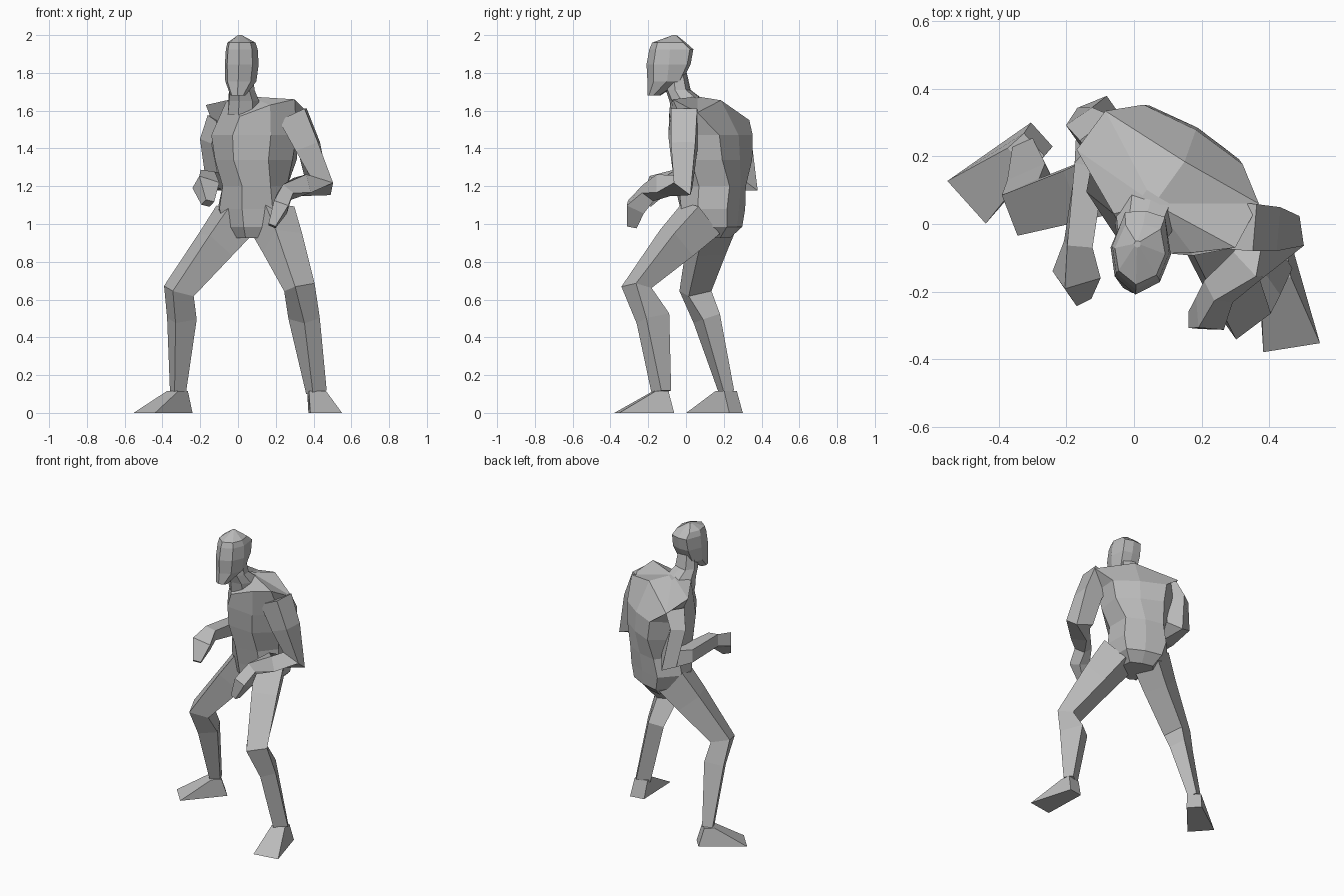
import bpy
import bmesh
from math import radians, sin, cos
from mathutils import Vector

default_cube = bpy.data.objects.get("Cube")
if default_cube:
    bpy.data.objects.remove(default_cube, do_unlink=True)

# One plain clay material for the whole figure
clay = bpy.data.materials.new("grey_clay")
clay.use_nodes = True
clay_colour = (.5, .5, .5, 1)
clay.diffuse_color = clay_colour
clay.node_tree.nodes["Principled BSDF"].inputs["Base Color"].default_value = clay_colour


def loft(name, rings):
    """Skin a stack of equal-sized point rings and cap both ends."""
    mesh_builder = bmesh.new()
    loops = [[mesh_builder.verts.new(point) for point in ring] for ring in rings]
    for lower, upper in zip(loops, loops[1:]):
        count = len(lower)
        for i in range(count):
            j = (i + 1) % count
            mesh_builder.faces.new((lower[i], lower[j], upper[j], upper[i]))
    mesh_builder.faces.new(loops[0][::-1])
    mesh_builder.faces.new(loops[-1])
    bmesh.ops.recalc_face_normals(mesh_builder, faces=mesh_builder.faces[:])
    mesh = bpy.data.meshes.new(name)
    mesh_builder.to_mesh(mesh)
    mesh_builder.free()
    mesh.materials.append(clay)
    part = bpy.data.objects.new(name, mesh)
    bpy.context.collection.objects.link(part)


def axes(yaw):
    """Sideways and forward directions of a part turned about the vertical."""
    angle = radians(yaw)
    return Vector((cos(angle), sin(angle), 0)), Vector((sin(angle), -cos(angle), 0))


def body_rings(yaw, stations):
    """Horizontal eight-sided rings: centre, half width, front and back depth."""
    side, forward = axes(yaw)
    rings = []
    for x, y, z, width, front, back in stations:
        outline = [(0, front), (.75 * width, .65 * front), (width, 0), (.7 * width, -.9 * back),
                   (0, -back), (-.7 * width, -.9 * back), (-width, 0), (-.75 * width, .65 * front)]
        centre = Vector((x, y, z))
        rings.append([centre + side * u + forward * v for u, v in outline])
    return rings


def limb(name, yaw, stations):
    """Four-sided tube mitred along its joints: centre, half width, half depth."""
    hint = axes(yaw)[0]
    centres = [Vector(station[:3]) for station in stations]
    steps = [(b - a).normalized() for a, b in zip(centres, centres[1:])]
    rings = []
    for i, centre in enumerate(centres):
        along = (steps[max(i - 1, 0)] + steps[min(i, len(steps) - 1)]).normalized()
        side = (hint - along * hint.dot(along)).normalized()
        depth = side.cross(along)
        width, thick = stations[i][3:]
        rings.append([centre + side * width * u + depth * thick * v
                      for u, v in ((-1, -1), (1, -1), (1, 1), (-1, 1))])
    loft(name, rings)


def foot(name, yaw, heel, ankle):
    """Flat-soled wedge running from the ankle to a wide thin toe edge."""
    side, forward = axes(yaw)
    heel, ankle = Vector(heel), Vector(ankle)
    toe = heel + forward * .3
    sole = [heel - side * .048, heel + side * .048, toe + side * .085, toe - side * .085]
    top = [ankle + side * u + forward * v
           for u, v in ((-.045, -.03), (.045, -.03), (.045, .035), (-.045, .035))]
    loft(name, [sole, top])


# Torso, the chest twisted further to the right than the hips
hips = body_rings(-20, [
    (.085, .13, .925, .11, .13, .09),
    (.085, .13, .985, .17, .16, .15),
    (.08, .13, 1.08, .20, .17, .16),
    (.09, .13, 1.20, .18, .20, .17),
])
chest = body_rings(-31, [
    (.10, .14, 1.34, .22, .24, .17),
    (.10, .14, 1.47, .245, .25, .162),
])

# Sloping shoulder yoke, from the collar notch round past both shoulders
yoke = [Vector(point) for point in (
    (.01, -.09, 1.57), (.17, -.085, 1.63), (.30, -.07, 1.66), (.37, .06, 1.59),
    (.15, .185, 1.655), (-.085, .335, 1.55), (-.17, .22, 1.63), (-.06, .03, 1.655))]
neck_root = Vector((.06, .06, 1.675))
loft("torso", hips + chest + [yoke, [point.lerp(neck_root, .85) for point in yoke]])

# Neck and head
loft("neck", body_rings(-15, [
    (.03, .03, 1.58, .09, .11, .11),
    (.03, .00, 1.65, .085, .09, .10),
    (.02, -.04, 1.71, .07, .07, .06),
    (.02, -.05, 1.80, .06, .05, .05),
]))
loft("head", body_rings(-7, [
    (.00, -.17, 1.68, .04, .035, .035),
    (.015, -.09, 1.755, .083, .115, .07),
    (.02, -.08, 1.845, .09, .13, .105),
    (.02, -.075, 1.925, .085, .12, .115),
    (.018, -.08, 1.96, .075, .10, .08),
    (.01, -.06, 2, .01, .01, .01),
]))

# Left leg, stepping forward
limb("left_leg", 35, [
    (.18, .08, 1.03, .09, .10),
    (.235, -.05, .90, .08, .085),
    (.325, -.262, .665, .065, .052),
    (.35, -.175, .50, .05, .075),
    (.415, -.13, .11, .045, .032),
])
foot("left_foot", 9, (.42, -.07, 0), (.415, -.13, .117))

# Right leg, set back and turned out
limb("right_leg", -66, [
    (-.01, .15, 1.03, .09, .10),
    (-.12, .11, .89, .08, .085),
    (-.313, .05, .645, .066, .062),
    (-.297, .11, .50, .052, .062),
    (-.318, .215, .11, .03, .033),
])
foot("right_foot", -48, (-.273, .265, 0), (-.318, .215, .117))

# Left arm, elbow out and hand in front of the hip
limb("left_arm", 85, [
    (.29, -.005, 1.58, .07, .075),
    (.37, -.01, 1.41, .065, .063),
    (.435, -.015, 1.205, .055, .065),
    (.34, -.12, 1.205, .05, .05),
    (.25, -.20, 1.165, .04, .035),
    (.225, -.265, 1.09, .05, .04),
    (.18, -.285, .99, .025, .02),
])

# Right arm, elbow back and forearm reaching forward
limb("right_arm", 35, [
    (-.09, .25, 1.55, .06, .045),
    (-.132, .275, 1.44, .047, .055),
    (-.095, .32, 1.225, .05, .06),
    (-.13, .17, 1.225, .045, .045),
    (-.165, -.06, 1.245, .038, .038),
    (-.17, -.15, 1.205, .058, .045),
    (-.16, -.215, 1.11, .025, .025),
])
